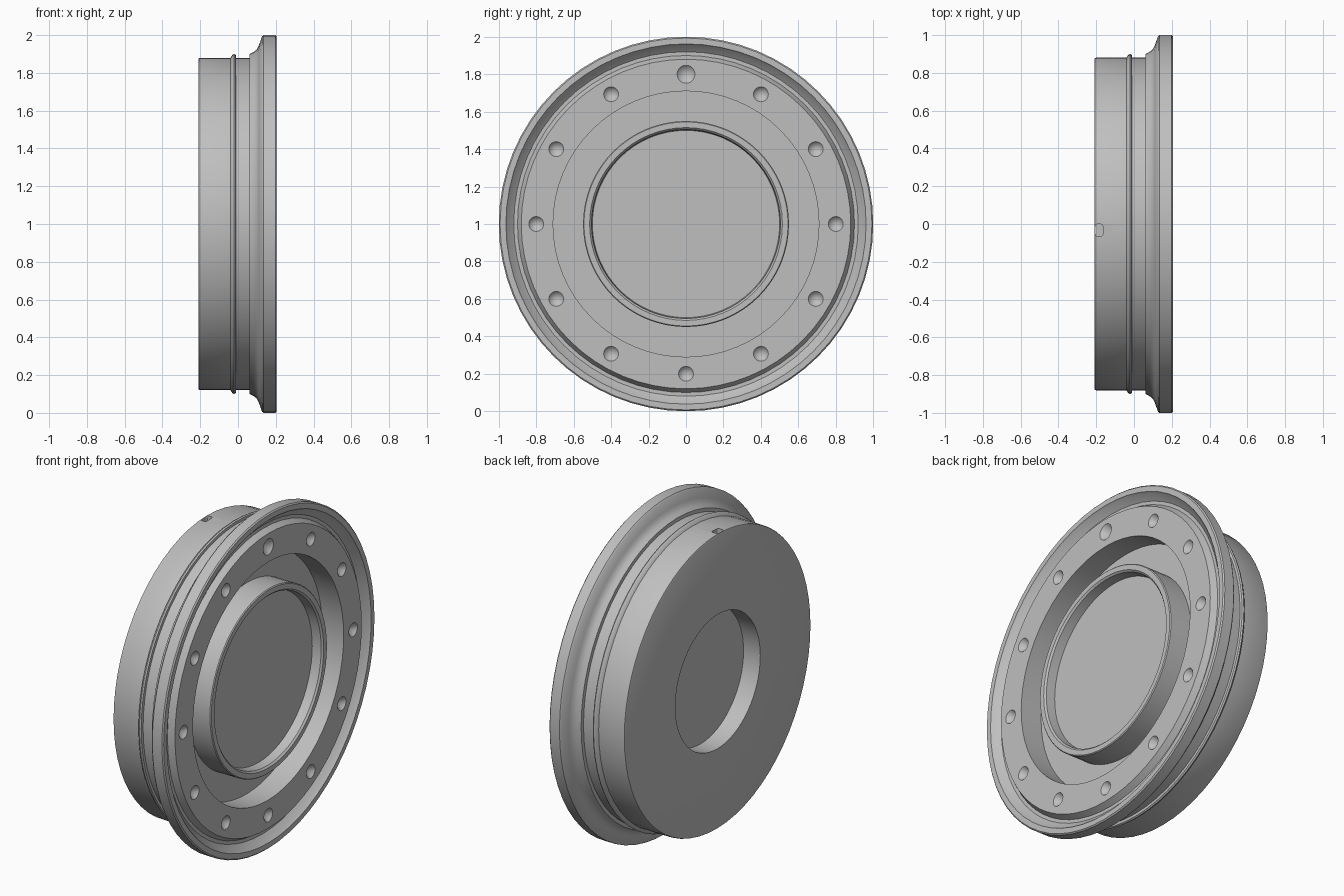
import bpy, bmesh, math
from mathutils import Matrix

if "Cube" in bpy.data.objects:
    bpy.data.objects.remove(bpy.data.objects["Cube"])

grey = bpy.data.materials.new("plain grey")
grey.use_nodes = True
colour = (0.52, 0.52, 0.52, 1)
grey.diffuse_color = colour
grey.node_tree.nodes["Principled BSDF"].inputs["Base Color"].default_value = colour


def make_object(name, bm):
    mesh = bpy.data.meshes.new(name)
    bmesh.ops.recalc_face_normals(bm, faces=bm.faces)
    bm.to_mesh(mesh)
    bm.free()
    mesh.materials.append(grey)
    obj = bpy.data.objects.new(name, mesh)
    bpy.context.collection.objects.link(obj)
    return obj


def lathe(name, profile, steps=64):
    """Spin (x, radius) points around the x axis through z = 1."""
    bm = bmesh.new()
    verts = [bm.verts.new((x, 0, r)) for x, r in profile]
    edges = [bm.edges.new(pair) for pair in zip(verts, verts[1:])]
    bmesh.ops.spin(bm, geom=verts + edges, cent=(0, 0, 0), axis=(1, 0, 0),
                   angle=math.tau, steps=steps)
    bmesh.ops.remove_doubles(bm, verts=bm.verts, dist=0.0005)
    bmesh.ops.translate(bm, verts=bm.verts, vec=(0, 0, 1))
    return make_object(name, bm)


# Profile pieces, from the centre of the outer face round to the back
hub = [(0.14, 0), (0.14, 0.5), (0.195, 0.505), (0.205, 0.515), (0.205, 0.545)]
trough = [(0.2, 0.55), (0.06, 0.55), (0.06, 0.71), (0.2, 0.71)]
rim = [(0.2, 0.88), (0.165, 0.9), (0.165, 0.92), (0.195, 0.955), (0.205, 0.962),
       (0.205, 0.993), (0.198, 1.0)]
flange = [(0.135, 1.0), (0.127, 0.993), (0.11, 0.945), (0.1, 0.925), (0.085, 0.912),
          (0.062, 0.9), (0.06, 0.88)]
barrel = [(-0.01, 0.88), (-0.012, 0.895), (-0.02, 0.9), (-0.03, 0.895), (-0.04, 0.88),
          (-0.2, 0.88), (-0.207, 0.877), (-0.21, 0.87)]
back_bore = [(-0.21, 0.4), (-0.1, 0.4), (-0.1, 0)]
wheel = lathe("wheel_body", hub + trough + rim + flange + barrel + back_bore)

# Cutter for the conical bolt dimples, the top one larger
bm = bmesh.new()
for i in range(12):
    angle = i * math.tau / 12
    size = 0.048 if i == 0 else 0.04
    spot = Matrix.Translation((0.2, 0.8 * math.sin(angle), 1 + 0.8 * math.cos(angle)))
    bmesh.ops.create_cone(bm, segments=20, radius1=0, radius2=size * 2, depth=0.1,
                          cap_ends=True, matrix=spot @ Matrix.Rotation(math.pi / 2, 4, 'Y'))
dimples = make_object("dimple_cutter", bm)

# Cutter for the small slot on top of the barrel
bm = bmesh.new()
bmesh.ops.create_cube(bm, size=1, matrix=Matrix.Translation((-0.185, -0.033, 1.88))
                      @ Matrix.Diagonal((0.04, 0.065, 0.08, 1)))
upright = [e for e in bm.edges if abs(e.verts[0].co.z - e.verts[1].co.z) > 0.05]
bmesh.ops.bevel(bm, geom=upright, offset=0.012, segments=3, affect='EDGES', profile=0.5)
slot = make_object("slot_cutter", bm)

# Apply the cuts
bpy.context.view_layer.objects.active = wheel
for cutter in (dimples, slot):
    cut = wheel.modifiers.new(cutter.name, 'BOOLEAN')
    cut.operation = 'DIFFERENCE'
    cut.solver = 'EXACT'
    cut.object = cutter
    bpy.ops.object.modifier_apply(modifier=cut.name)
    bpy.data.objects.remove(cutter)

bpy.ops.object.select_all(action='DESELECT')
wheel.select_set(True)
bpy.ops.object.shade_smooth_by_angle(angle=math.radians(30))
